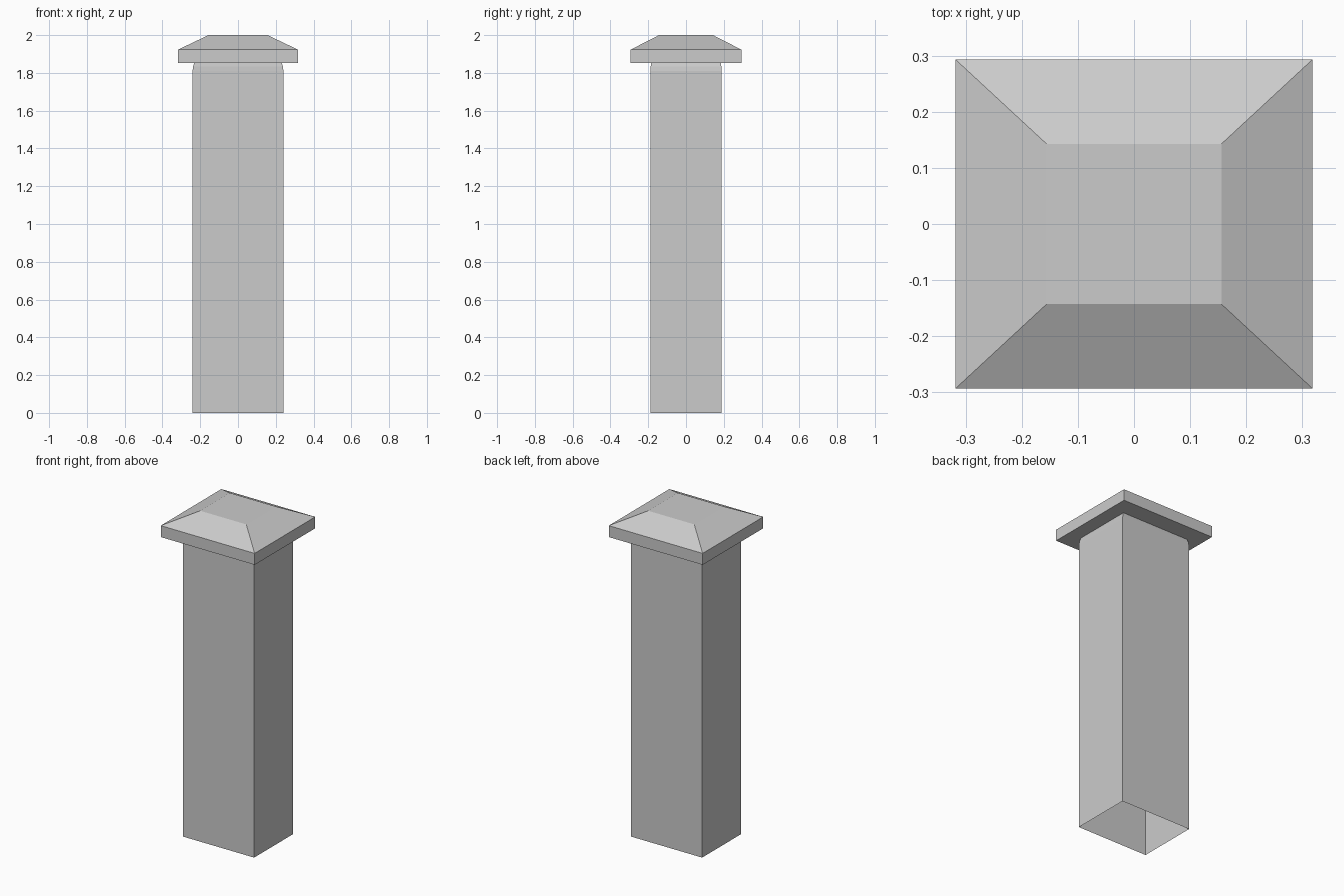
import bpy
import bmesh

cube = bpy.data.objects.get("Cube")
if cube:
    bpy.data.objects.remove(cube, do_unlink=True)

stone = bpy.data.materials.new("light grey stone")
stone.use_nodes = True
colour = (0.6, 0.6, 0.6, 1)
stone.diffuse_color = colour
stone.node_tree.nodes["Principled BSDF"].inputs["Base Color"].default_value = colour


def stacked_rectangles(name, levels, close_bottom, close_top):
    """Skin a stack of rectangles given as (half width, half depth, height)."""
    bm = bmesh.new()
    rings = [[bm.verts.new((sx * hx, sy * hy, z))
              for sx, sy in ((-1, -1), (1, -1), (1, 1), (-1, 1))]
             for hx, hy, z in levels]
    for low, high in zip(rings, rings[1:]):
        for i in range(4):
            j = (i + 1) % 4
            bm.faces.new((low[i], low[j], high[j], high[i]))
    if close_bottom:
        bm.faces.new(rings[0][::-1])
    if close_top:
        bm.faces.new(rings[-1])
    mesh = bpy.data.meshes.new(name)
    bm.to_mesh(mesh)
    bm.free()
    mesh.materials.append(stone)
    obj = bpy.data.objects.new(name, mesh)
    bpy.context.collection.objects.link(obj)
    return obj


# Hollow shaft, open underneath, slightly drawn in below the cap
stacked_rectangles("post_shaft", [
    (0.241, 0.188, 0),
    (0.241, 0.188, 1.81),
    (0.237, 0.187, 1.835),
    (0.231, 0.184, 1.853),
], False, False)

# Overhanging cap with a flat-topped pyramid
stacked_rectangles("post_cap", [
    (0.318, 0.293, 1.853),
    (0.318, 0.293, 1.923),
    (0.156, 0.143, 2),
], True, True)
